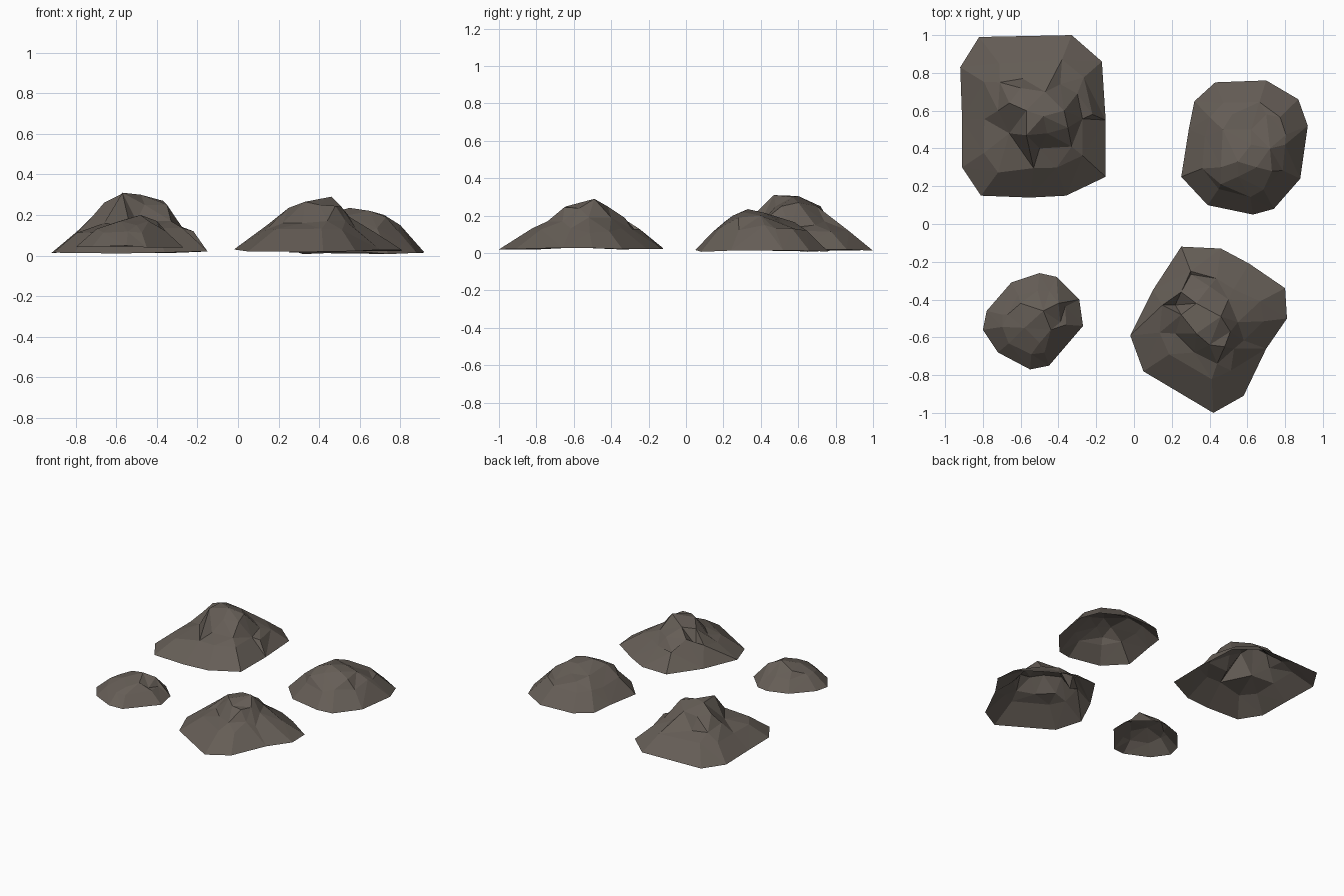
import bpy, random
from mathutils import Vector
from mathutils.geometry import delaunay_2d_cdt

random.seed(4)
mat = bpy.data.materials.new("dark_stone")
mat.diffuse_color = (0.13, 0.11, 0.093, 1)


def rock(name, rim, base_z, centre, inset, shoulder_z, crag):
    """Open-bottomed faceted mound: rim outline, jittered shoulder, raised crag."""
    pts = [(x, y, base_z + random.uniform(-.006, .006)) for x, y in rim]
    n = len(pts)
    # shoulder ring pulled in toward the centre
    for i, (x, y) in enumerate(rim):
        t = inset + random.uniform(-.05, .05)
        pts.append((x + (centre[0] - x) * t, y + (centre[1] - y) * t,
                    base_z + (shoulder_z - base_z) * t / inset))
    pts += crag
    flat = [Vector(p[:2]) for p in pts]
    verts, _, faces, origin, _, _ = delaunay_2d_cdt(flat, [], [list(range(n))], 1, 1e-5)
    co = [(v.x, v.y, pts[o[0]][2]) for v, o in zip(verts, origin)]
    me = bpy.data.meshes.new(name)
    me.from_pydata(co, [], faces)
    me.materials.append(mat)
    ob = bpy.data.objects.new(name, me)
    bpy.context.collection.objects.link(ob)


# large mound with blocky outcrop
rock("back_left_rock",
     [(-.92, .83), (-.91, .55), (-.91, .30), (-.81, .15), (-.55, .14), (-.36, .15),
      (-.15, .25), (-.15, .55), (-.17, .86), (-.33, 1.0), (-.82, .99)],
     .016, (-.5, .57), .32, .125,
     [(-.71, .75, .17), (-.59, .77, .16), (-.39, .74, .17), (-.30, .69, .15),
      (-.22, .58, .12), (-.33, .41, .17), (-.50, .40, .17), (-.66, .48, .16),
      (-.72, .60, .19), (-.66, .64, .26), (-.57, .47, .31), (-.48, .57, .30),
      (-.47, .70, .25), (-.37, .60, .27), (-.35, .51, .25), (-.60, .72, .25),
      (-.57, .60, .305), (-.46, .48, .25)])

# medium mound with a horseshoe crest
rock("back_right_rock",
     [(.25, .25), (.39, .10), (.63, .05), (.74, .08), (.88, .24), (.92, .52),
      (.87, .66), (.70, .76), (.43, .75), (.32, .65), (.29, .50)],
     .012, (.58, .38), .30, .12,
     [(.46, .30, .21), (.47, .50, .19), (.52, .58, .165), (.62, .50, .17),
      (.55, .33, .235), (.55, .25, .20), (.46, .21, .17), (.65, .30, .22),
      (.73, .28, .19), (.72, .40, .20), (.62, .42, .215), (.80, .42, .15),
      (.70, .58, .13)])

# small mound with a notch
rock("front_left_rock",
     [(-.80, -.56), (-.72, -.68), (-.55, -.77), (-.45, -.75), (-.27, -.54),
      (-.29, -.40), (-.41, -.28), (-.50, -.26), (-.65, -.31), (-.78, -.46)],
     .045, (-.53, -.52), .33, .12,
     [(-.48, -.46, .20), (-.60, -.42, .165), (-.44, -.56, .17), (-.58, -.55, .17),
      (-.40, -.42, .17), (-.39, -.52, .13), (-.50, -.63, .15), (-.67, -.48, .14)])

# large mound with pointed outcrop
rock("front_right_rock",
     [(-.02, -.59), (.05, -.78), (.42, -1.0), (.58, -.91), (.70, -.66), (.81, -.50),
      (.80, -.34), (.61, -.21), (.46, -.13), (.25, -.12), (.10, -.35)],
     .025, (.4, -.55), .35, .12,
     [(.15, -.43, .155), (.22, -.58, .16), (.32, -.68, .16), (.44, -.74, .17),
      (.53, -.66, .17), (.55, -.52, .19), (.50, -.40, .19), (.40, -.33, .19),
      (.30, -.25, .13), (.25, -.36, .20), (.25, -.48, .235), (.33, -.58, .265),
      (.46, -.49, .29), (.40, -.64, .25), (.51, -.57, .24), (.33, -.42, .25),
      (.48, -.65, .245)])
